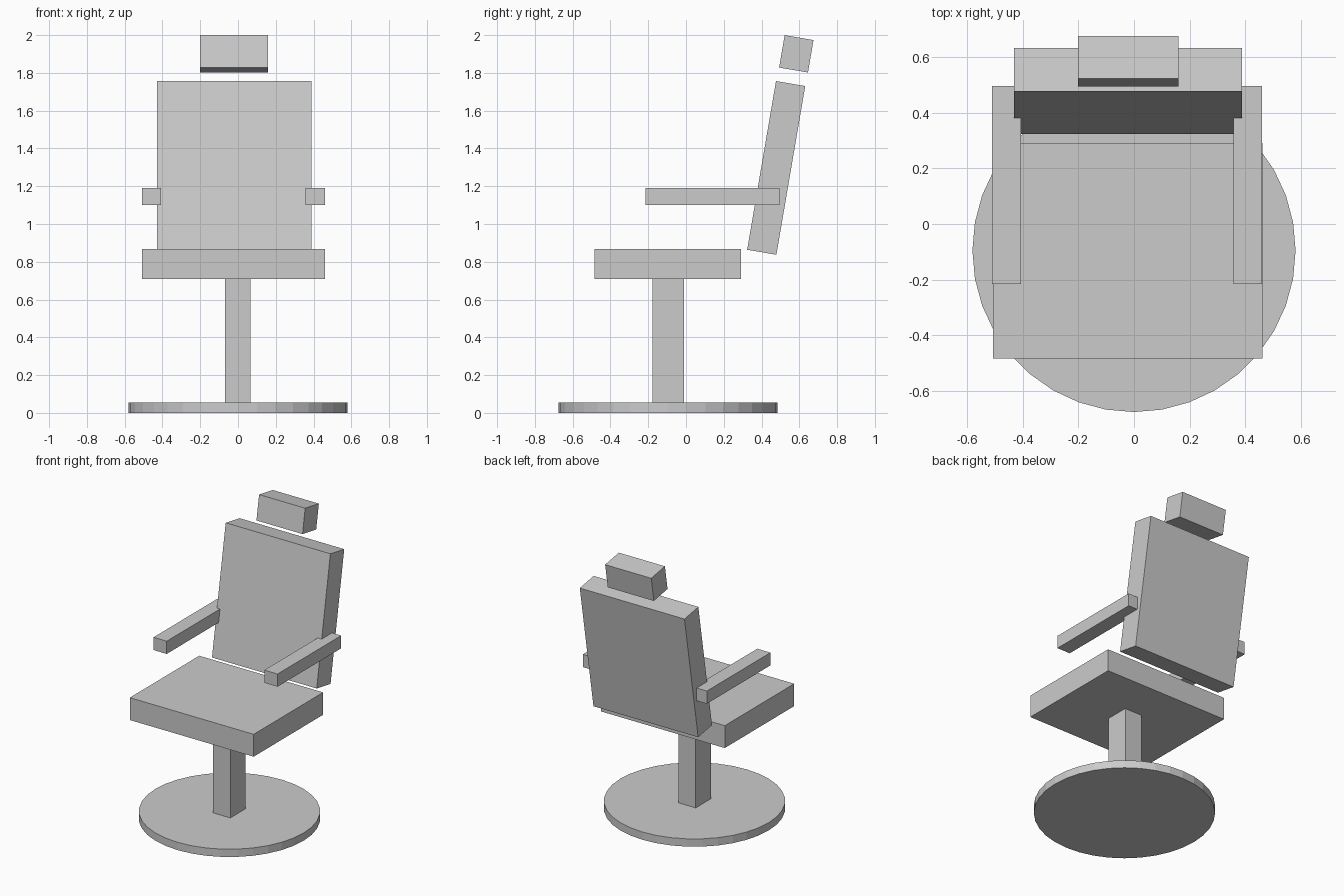
import bpy, bmesh, math
from mathutils import Matrix, Vector

if "Cube" in bpy.data.objects:
    bpy.data.objects.remove(bpy.data.objects["Cube"])

TILT = math.radians(-9.7)  # backward lean of backrest and headrest


def finish(name, bm):
    mesh = bpy.data.meshes.new(name)
    bm.to_mesh(mesh)
    bm.free()
    obj = bpy.data.objects.new(name, mesh)
    bpy.context.collection.objects.link(obj)
    return obj


def box(name, center, size, tilt=0.0):
    bm = bmesh.new()
    bmesh.ops.create_cube(bm, size=1)
    bmesh.ops.scale(bm, vec=Vector(size), verts=bm.verts)
    obj = finish(name, bm)
    obj.location = center
    obj.rotation_euler.x = tilt
    return obj


# Round floor plate
bm = bmesh.new()
bmesh.ops.create_cone(bm, cap_ends=True, segments=36, radius1=0.58, radius2=0.58,
                      depth=0.055, matrix=Matrix.Translation((0, -0.095, 0.0275)))
finish("base_plate", bm)

# Square post
box("post", (-0.002, -0.094, 0.3825), (0.134, 0.169, 0.655))

# Seat cushion
box("seat", (-0.023, -0.096, 0.789), (0.968, 0.775, 0.158))

# Leaning backrest and headrest
box("backrest", (-0.021, 0.4775, 1.297), (0.818, 0.157, 0.906), TILT)
box("headrest", (-0.021, 0.584, 1.901), (0.36, 0.155, 0.174), TILT)

# Armrests either side of the seat centre line
for name, side in (("armrest_left", -1), ("armrest_right", 1)):
    box(name, (-0.025 + side * 0.433, 0.140, 1.146), (0.103, 0.71, 0.09))
